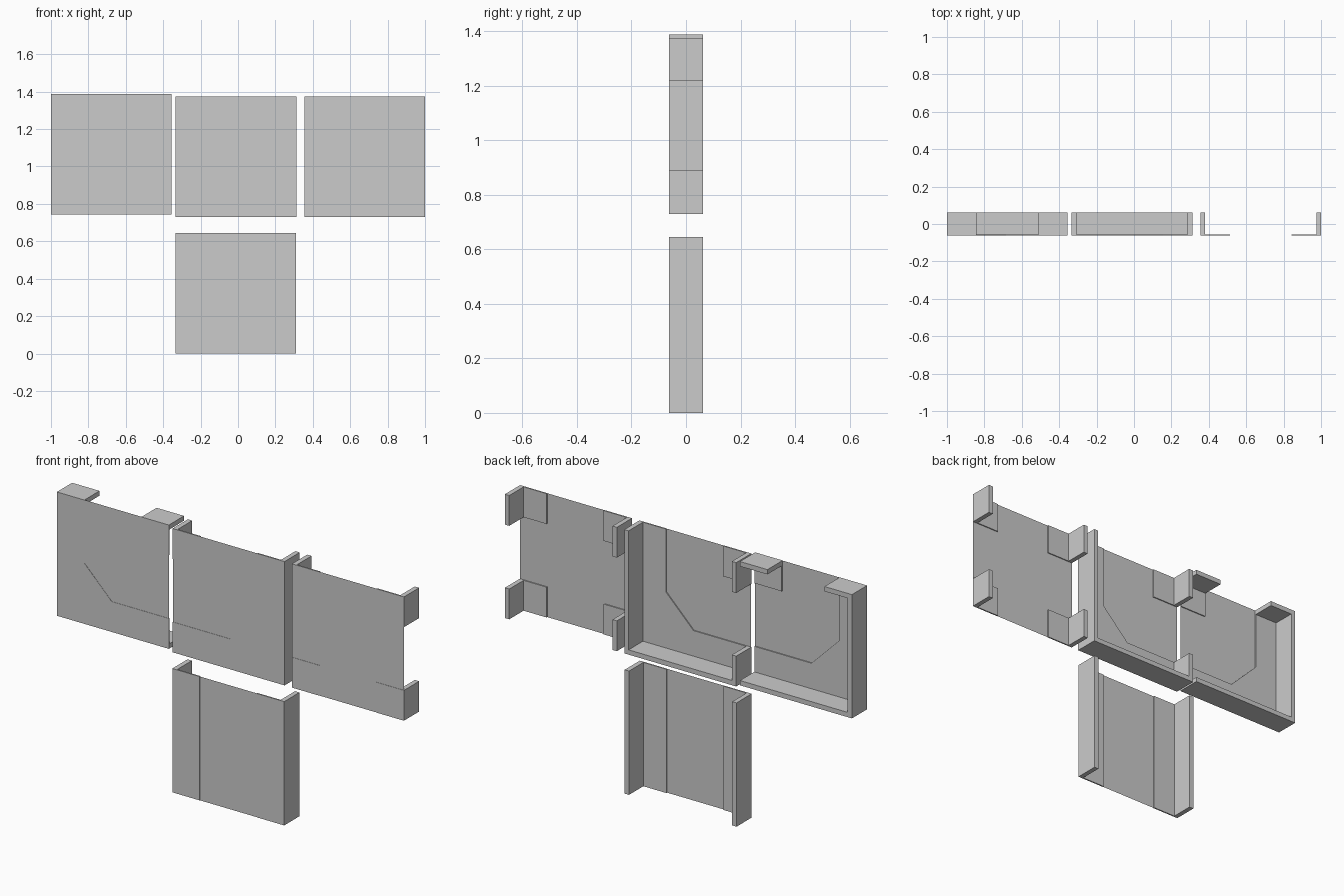
import bpy, bmesh

if "Cube" in bpy.data.objects:
    bpy.data.objects.remove(bpy.data.objects["Cube"])

S, C, T = 0.645, 0.158, 0.025        # tile size, kerb width, wall thickness
FRONT, BACK = -0.0625, 0.0625        # wall depth range
ROAD_Y, KERB_Y = -0.061, -0.0555     # road surface and kerb surface


def same(u, v):
    return u, v


def quarter_turn(u, v):
    return v, S - u


def flat(name, pts, origin, turn=same, y0=FRONT, y1=None):
    """Outline in the tile plane; extruded along y when y1 is given."""
    bm = bmesh.new()
    pos = [turn(u, v) for u, v in pts]
    verts = [bm.verts.new((origin[0] + u, y0, origin[1] + v)) for u, v in pos]
    face = bm.faces.new(verts)
    if y1 is not None:
        ext = bmesh.ops.extrude_face_region(bm, geom=[face])
        moved = [g for g in ext["geom"] if isinstance(g, bmesh.types.BMVert)]
        bmesh.ops.translate(bm, verts=moved, vec=(0, y1 - y0, 0))
        bmesh.ops.recalc_face_normals(bm, faces=bm.faces[:])
    else:
        face.normal_update()
        if face.normal.y < 0:
            face.normal_flip()
    me = bpy.data.meshes.new(name)
    bm.to_mesh(me)
    bm.free()
    bpy.context.collection.objects.link(bpy.data.objects.new(name, me))


def rect(u0, v0, u1, v1):
    return [(u0, v0), (u1, v0), (u1, v1), (u0, v1)]


def wall(name, pts, origin, turn=same):
    flat(name + "_wall", pts, origin, turn, FRONT, BACK)


def kerb(name, pts, origin, turn=same):
    flat(name + "_kerb", pts, origin, turn, FRONT, KERB_Y)


def straight_tile(name, o):
    flat(name + "_road", rect(C, 0, S - C, S), o, y0=ROAD_Y)
    wall(name + "_left", rect(0, 0, T, S), o)
    wall(name + "_right", rect(S - T, 0, S, S), o)
    kerb(name + "_left", rect(T, 0, C, S), o)
    kerb(name + "_right", rect(S - C, 0, S - T, S), o)


def corner_tile(name, o, turn=same):
    # road bends past a chamfered kerb
    flat(name + "_road", [(0, C), (S - 2 * C, C), (S - C, 2 * C), (S - C, S),
                          (C, S), (C, S - C), (0, S - C)], o, turn, ROAD_Y)
    wall(name + "_outer", [(0, 0), (S, 0), (S, S), (S - T, S), (S - T, T),
                           (T, T), (T, C), (0, C)], o, turn)
    kerb(name + "_outer", [(T, T), (S - T, T), (S - T, S), (S - C, S),
                           (S - C, 2 * C), (S - 2 * C, C), (T, C)], o, turn)
    wall(name + "_inner", rect(0, S - C, T, S), o, turn)
    kerb(name + "_inner", rect(T, S - C, C, S), o, turn)


def crossing_tile(name, o):
    a, b = C, S - C
    flat(name + "_road", [(a, 0), (b, 0), (b, a), (S, a), (S, b), (b, b),
                          (b, S), (a, S), (a, b), (0, b), (0, a), (a, a)], o, y0=ROAD_Y)
    for row, v in (("lower", 0), ("upper", b)):
        wall(f"{name}_{row}_left", rect(0, v, T, v + C), o)
        wall(f"{name}_{row}_right", rect(S - T, v, S, v + C), o)
        kerb(f"{name}_{row}_left", rect(T, v, C, v + C), o)
        kerb(f"{name}_{row}_right", rect(b, v, S - T, v + C), o)


# four separate tiles
corner_tile("left_corner_tile", (-1.0, 0.742), quarter_turn)
corner_tile("middle_corner_tile", (-0.333, 0.73))
crossing_tile("crossing_tile", (0.355, 0.73))
straight_tile("straight_tile", (-0.335, 0.0))
